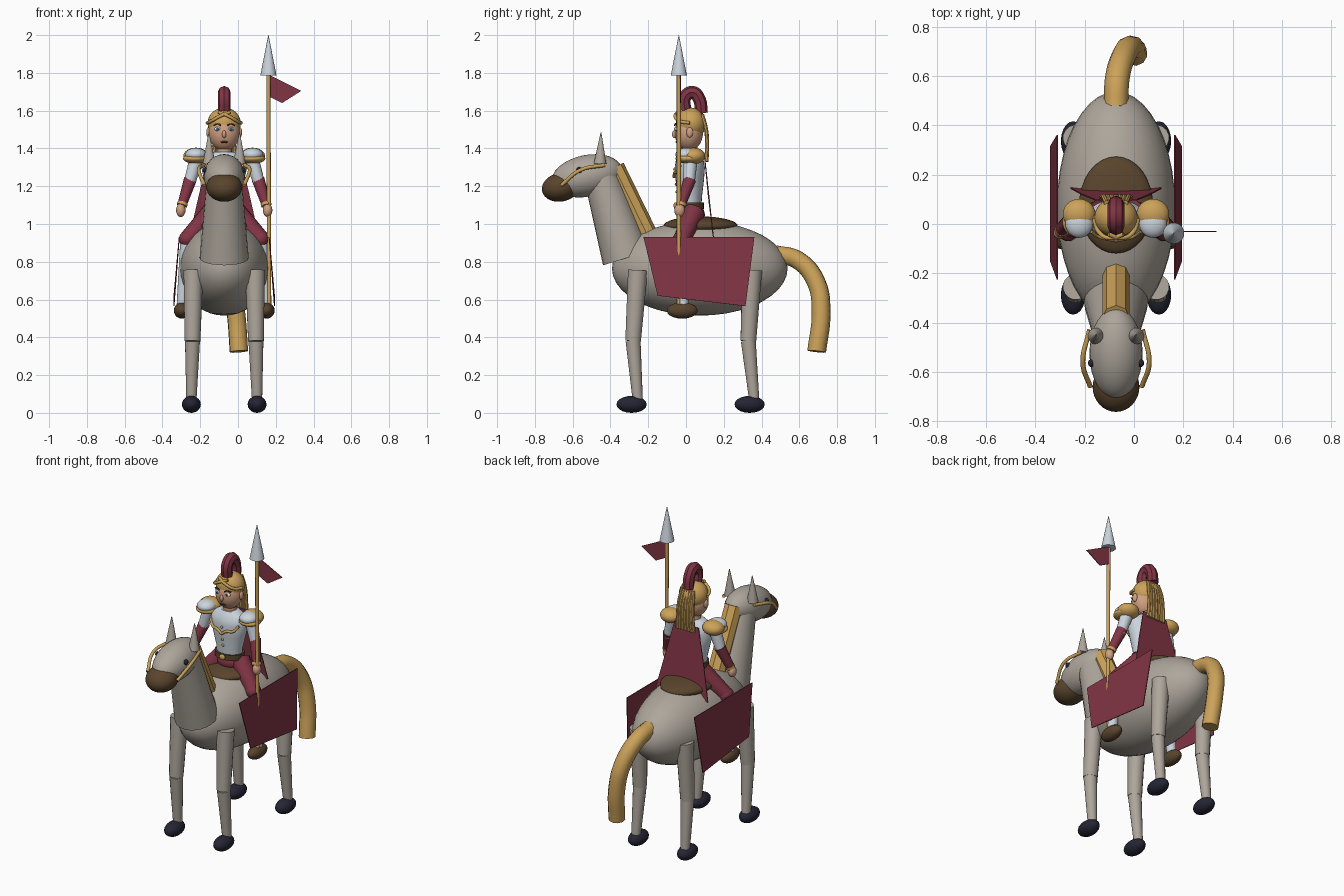
import bpy, bmesh, math
from mathutils import Vector

if "Cube" in bpy.data.objects:
    bpy.data.objects.remove(bpy.data.objects["Cube"])

CX = -0.073  # the horse and rider are mirrored about this x


def material(name, rgb):
    m = bpy.data.materials.new(name)
    m.use_nodes = True
    m.diffuse_color = (*rgb, 1)
    m.node_tree.nodes["Principled BSDF"].inputs["Base Color"].default_value = (*rgb, 1)
    return m


GREY = material("warm_grey", (0.42, 0.38, 0.33))
BROWN = material("dark_brown", (0.10, 0.058, 0.026))
GOLD = material("gold", (0.60, 0.36, 0.10))
RED = material("crimson", (0.22, 0.035, 0.058))
SILVER = material("silver", (0.60, 0.66, 0.72))
SKIN = material("skin", (0.64, 0.35, 0.22))
NAVY = material("dark_navy", (0.018, 0.018, 0.035))
WHITE = material("eye_white", (0.85, 0.85, 0.83))
BLUE = material("eye_blue", (0.05, 0.22, 0.45))


def finish(ob, name, mat, smooth=True):
    ob.name = name
    ob.data.materials.clear()
    ob.data.materials.append(mat)
    if smooth:
        bpy.ops.object.shade_smooth_by_angle(angle=math.radians(40))
    return ob


def ball(name, mat, pos, radii, tilt=0, seg=32):
    x, y, z = pos
    bpy.ops.mesh.primitive_uv_sphere_add(segments=seg, ring_count=seg // 2, radius=1,
                                         location=(x + CX, y, z), rotation=(math.radians(tilt), 0, 0))
    ob = bpy.context.object
    ob.scale = radii
    return finish(ob, name, mat)


def rod(name, mat, a, b, r1, r2, sides=16):
    a, b = Vector(a), Vector(b)
    d = b - a
    mid = (a + b) / 2 + Vector((CX, 0, 0))
    bpy.ops.mesh.primitive_cone_add(vertices=sides, radius1=r1, radius2=r2, depth=d.length,
                                    location=mid, rotation=d.to_track_quat('Z', 'Y').to_euler())
    return finish(bpy.context.object, name, mat)


def tube(name, mat, pts, r, sides=3):
    cu = bpy.data.curves.new(name, 'CURVE')
    cu.dimensions = '3D'
    cu.bevel_depth, cu.bevel_resolution = r, sides
    cu.resolution_u, cu.use_fill_caps = 6, True
    sp = cu.splines.new('BEZIER')
    sp.bezier_points.add(len(pts) - 1)
    for p, (x, y, z) in zip(sp.bezier_points, pts):
        p.co = (x + CX, y, z)
        p.handle_left_type = p.handle_right_type = 'AUTO'
    ob = bpy.data.objects.new(name, cu)
    bpy.context.collection.objects.link(ob)
    bpy.ops.object.select_all(action='DESELECT')
    ob.select_set(True)
    bpy.context.view_layer.objects.active = ob
    bpy.ops.object.convert(target='MESH')
    return finish(bpy.context.object, name, mat)


def mesh_object(name, mat, bm, smooth):
    me = bpy.data.meshes.new(name)
    bmesh.ops.recalc_face_normals(bm, faces=bm.faces)
    bm.to_mesh(me)
    bm.free()
    ob = bpy.data.objects.new(name, me)
    bpy.context.collection.objects.link(ob)
    bpy.ops.object.select_all(action='DESELECT')
    ob.select_set(True)
    bpy.context.view_layer.objects.active = ob
    return finish(ob, name, mat, smooth)


def plate(name, mat, pts):
    bm = bmesh.new()
    bm.faces.new([bm.verts.new((x + CX, y, z)) for x, y, z in pts])
    ob = mesh_object(name, mat, bm, False)
    mod = ob.modifiers.new("thickness", 'SOLIDIFY')
    mod.thickness, mod.offset = 0.005, 0
    return ob


def lathe(name, mat, y, rings, sides=28):
    """Stack of ellipses, each given as (z, x radius, y radius)."""
    bm = bmesh.new()
    loops = []
    for z, rx, ry in rings:
        angles = [2 * math.pi * i / sides for i in range(sides)]
        loops.append([bm.verts.new((CX + rx * math.cos(t), y + ry * math.sin(t), z)) for t in angles])
    for lo, hi in zip(loops, loops[1:]):
        for i in range(sides):
            j = (i + 1) % sides
            bm.faces.new((lo[i], lo[j], hi[j], hi[i]))
    bm.faces.new(loops[0])
    bm.faces.new(loops[-1])
    return mesh_object(name, mat, bm, True)


# Horse body, neck and head
ball("horse_body", GREY, (0, 0.073, 0.765), (0.24, 0.465, 0.25), seg=40)
rod("horse_neck", GREY, (0, -0.315, 0.82), (0, -0.455, 1.27), 0.13, 0.09, 24)
ball("horse_head", GREY, (0, -0.525, 1.255), (0.108, 0.19, 0.11), 12)
ball("horse_muzzle", BROWN, (0, -0.662, 1.195), (0.095, 0.102, 0.076), 12)
rod("horse_mane", GOLD, (0, -0.38, 1.30), (0, -0.205, 0.943), 0.055, 0.055, 8)
tube("horse_tail", GOLD, [(0, 0.47, 0.84), (0.005, 0.59, 0.81), (0.035, 0.69, 0.69),
                          (0.062, 0.715, 0.53), (0.078, 0.692, 0.325)], 0.05)

for s, side in ((1, "left"), (-1, "right")):
    rod(f"horse_ear_{side}", GREY, (s * 0.08, -0.455, 1.32), (s * 0.081, -0.45, 1.485), 0.034, 0.002)
    ball(f"horse_eye_{side}", NAVY, (s * 0.1, -0.565, 1.285), (0.014, 0.016, 0.016), seg=16)
    tube(f"bridle_{side}", GOLD, [(s * 0.105, -0.66, 1.205), (s * 0.135, -0.56, 1.285),
                                  (s * 0.108, -0.43, 1.312)], 0.01)
    # Horse legs: top, knee and ankle y for the front and back pairs
    for end, top, knee, ankle, hoof in (("front", -0.255, -0.28, -0.255, -0.288),
                                        ("back", 0.35, 0.33, 0.362, 0.337)):
        k = (s * 0.168, knee, 0.38)
        rod(f"{end}_upper_leg_{side}", GREY, (s * 0.163, top, 0.755), k, 0.053, 0.042)
        rod(f"{end}_lower_leg_{side}", GREY, k, (s * 0.174, ankle, 0.06), 0.04, 0.027)
        ball(f"{end}_hoof_{side}", NAVY, (s * 0.174, hoof, 0.045), (0.05, 0.08, 0.045), seg=20)
    # Saddle cloth hanging at each side
    plate(f"saddle_cloth_{side}", RED, [(s * 0.238, -0.225, 0.93), (s * 0.238, 0.362, 0.93),
                                        (s * 0.266, 0.315, 0.565), (s * 0.266, -0.15, 0.62)])

ball("saddle", BROWN, (0, 0.077, 0.99), (0.15, 0.197, 0.05))

# Rider torso, belt and cape
ball("hips", RED, (0, 0.03, 1.05), (0.085, 0.07, 0.06))
lathe("breastplate", SILVER, 0.02, [(1.08, 0.08, 0.062), (1.14, 0.082, 0.064), (1.23, 0.105, 0.075),
                                    (1.30, 0.122, 0.08), (1.345, 0.115, 0.072), (1.38, 0.06, 0.045)])
lathe("belt", BROWN, 0.02, [(1.08, 0.092, 0.074), (1.115, 0.092, 0.074)])
ball("belt_buckle", GOLD, (0, -0.056, 1.097), (0.02, 0.01, 0.018), seg=16)
for i in range(4):
    ball(f"chest_stud_{i + 1}", GOLD, (0, -0.06 + 0.004 * i, 1.29 - 0.04 * i), (0.008,) * 3, seg=12)
plate("cape", RED, [(-0.085, 0.098, 1.36), (0.085, 0.098, 1.36), (0.135, 0.118, 1.15),
                    (0.185, 0.145, 0.93), (-0.185, 0.145, 0.93), (-0.135, 0.118, 1.15)])

# Rider head and helmet
rod("rider_neck", SKIN, (0, 0.025, 1.35), (0, 0.02, 1.44), 0.042, 0.038)
ball("rider_head", SKIN, (0, 0.015, 1.485), (0.083, 0.075, 0.098))
ball("nose", SKIN, (0, -0.06, 1.475), (0.011, 0.015, 0.02), seg=16)
ball("mouth", BROWN, (0, -0.049, 1.434), (0.022, 0.008, 0.005), seg=16)
ball("helmet", GOLD, (0, 0.027, 1.533), (0.088, 0.08, 0.083))
tube("helmet_crest", RED, [(0, -0.005, 1.60), (0, -0.006, 1.67), (0, 0.035, 1.697),
                           (0, 0.068, 1.665), (0, 0.082, 1.585)], 0.034, 2)
for i in range(7):
    x = (i - 3) * 0.016
    tube(f"hair_strand_{i + 1}", GOLD, [(x * 0.8, 0.085, 1.58), (x, 0.106, 1.50),
                                        (x * 1.1, 0.112, 1.42), (x * 1.2, 0.108, 1.33)], 0.011, 2)

for s, side in ((1, "left"), (-1, "right")):
    # Face
    ball(f"eye_{side}", WHITE, (s * 0.036, -0.049, 1.503), (0.017, 0.01, 0.011), seg=16)
    ball(f"iris_{side}", BLUE, (s * 0.036, -0.057, 1.503), (0.008, 0.005, 0.008), seg=12)
    ball(f"pupil_{side}", NAVY, (s * 0.036, -0.0605, 1.503), (0.004, 0.003, 0.004), seg=12)
    tube(f"brow_{side}", BROWN, [(s * 0.017, -0.06, 1.522), (s * 0.036, -0.056, 1.53),
                                 (s * 0.056, -0.045, 1.522)], 0.004, 1)
    ball(f"ear_{side}", SKIN, (s * 0.083, 0.02, 1.485), (0.012, 0.018, 0.027), seg=16)
    tube(f"helmet_band_{side}", GOLD, [(s * 0.09, 0.02, 1.535), (s * 0.068, -0.035, 1.545),
                                       (s * 0.025, -0.057, 1.57), (s * -0.03, -0.042, 1.592)], 0.009)
    # Breastplate trim and shoulder guards
    tube(f"chest_trim_{side}", GOLD, [(s * 0.10, -0.03, 1.31), (s * 0.07, -0.05, 1.275),
                                      (s * 0.035, -0.06, 1.272), (0, -0.064, 1.25)], 0.008)
    ball(f"shoulder_guard_{side}", GOLD, (s * 0.15, 0.04, 1.36), (0.066, 0.062, 0.044))
    ball(f"shoulder_rim_{side}", GOLD, (s * 0.152, 0.01, 1.346), (0.066, 0.066, 0.026))
    ball(f"shoulder_plate_{side}", SILVER, (s * 0.15, 0.003, 1.367), (0.056, 0.059, 0.036))
    # Arms
    elbow, wrist = (s * 0.185, 0.015, 1.215), (s * 0.222, -0.025, 1.105)
    rod(f"upper_arm_{side}", SILVER, (s * 0.145, 0.025, 1.35), elbow, 0.038, 0.031)
    ball(f"elbow_{side}", SILVER, elbow, (0.031,) * 3, seg=16)
    rod(f"forearm_{side}", RED, (s * 0.18, 0.02, 1.235), wrist, 0.034, 0.025)
    rod(f"cuff_{side}", GOLD, (s * 0.22, -0.023, 1.112), (s * 0.224, -0.028, 1.097), 0.028, 0.028)
    ball(f"hand_{side}", SKIN, (s * 0.23, -0.034, 1.073), (0.025, 0.028, 0.036), seg=20)
    # Legs and boots
    knee = (s * 0.195, -0.02, 0.92)
    rod(f"thigh_{side}", RED, (s * 0.06, 0.04, 1.06), knee, 0.06, 0.045)
    ball(f"knee_{side}", RED, knee, (0.045, 0.05, 0.045), seg=20)
    rod(f"shin_{side}", SILVER, knee, (s * 0.225, -0.015, 0.555), 0.038, 0.028)
    ball(f"boot_{side}", BROWN, (s * 0.225, -0.02, 0.542), (0.042, 0.082, 0.043), seg=20)

# Spear with pennant
rod("spear_shaft", GOLD, (0.238, -0.038, 0.56), (0.234, -0.038, 1.81), 0.011, 0.011, 12)
rod("spear_head", SILVER, (0.234, -0.038, 1.785), (0.234, -0.038, 2.0), 0.043, 0.001, 20)
plate("pennant", RED, [(0.238, -0.03, 1.79), (0.408, -0.03, 1.705),
                       (0.306, -0.03, 1.64), (0.238, -0.03, 1.675)])
